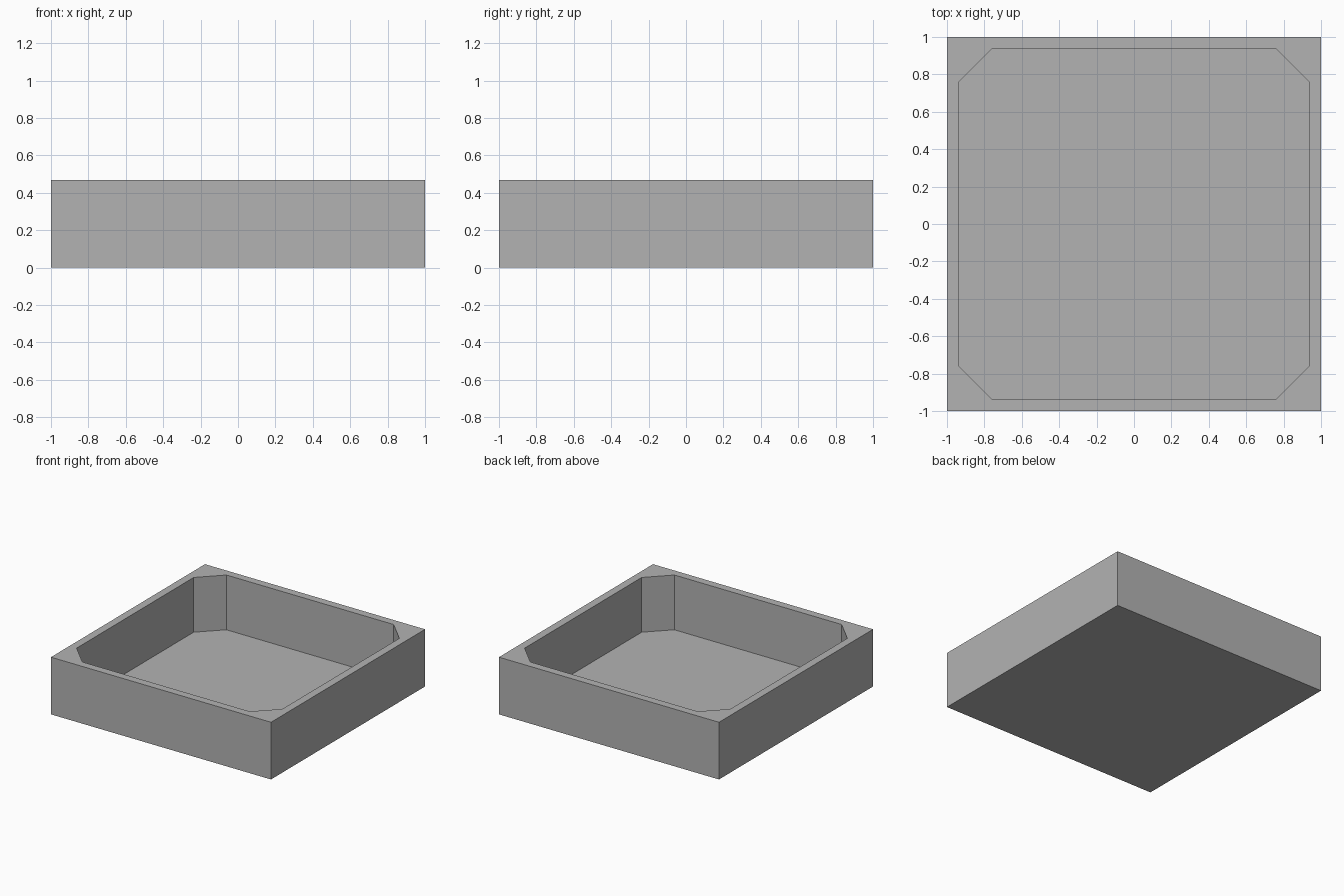
import bpy
import bmesh

if "Cube" in bpy.data.objects:
    bpy.data.objects.remove(bpy.data.objects["Cube"], do_unlink=True)

HALF, HEIGHT = 1.0, 0.47           # outer block
INNER, CORNER, FLOOR = 0.935, 0.76, 0.02   # recess with cut corners

grey = bpy.data.materials.new("plain_grey")
grey.use_nodes = True
colour = (0.45, 0.45, 0.45, 1)
grey.diffuse_color = colour
grey.node_tree.nodes["Principled BSDF"].inputs["Base Color"].default_value = colour


def prism(name, outline, bottom, top):
    """Extrude a closed xy outline from bottom to top."""
    bm = bmesh.new()
    base = bm.faces.new([bm.verts.new((x, y, bottom)) for x, y in outline])
    grown = bmesh.ops.extrude_face_region(bm, geom=[base], use_keep_orig=True)["geom"]
    verts = [v for v in grown if isinstance(v, bmesh.types.BMVert)]
    bmesh.ops.translate(bm, verts=verts, vec=(0, 0, top - bottom))
    bmesh.ops.recalc_face_normals(bm, faces=bm.faces)
    mesh = bpy.data.meshes.new(name)
    bm.to_mesh(mesh)
    bm.free()
    mesh.materials.append(grey)
    obj = bpy.data.objects.new(name, mesh)
    bpy.context.collection.objects.link(obj)
    return obj


# Square outer block
square = [(-HALF, -HALF), (HALF, -HALF), (HALF, HALF), (-HALF, HALF)]
tray = prism("tray", square, 0, HEIGHT)

# Octagonal recess: one quarter of the outline turned four times
octagon = []
x1, y1, x2, y2 = INNER, CORNER, CORNER, INNER
for _ in range(4):
    octagon += [(x1, y1), (x2, y2)]
    x1, y1, x2, y2 = -y1, x1, -y2, x2
cutter = prism("recess_cutter", octagon, FLOOR, HEIGHT + 0.2)
cutter.hide_render = True

# Cut the recess, then drop the cutter
cut = tray.modifiers.new("recess", 'BOOLEAN')
cut.operation = 'DIFFERENCE'
cut.solver = 'EXACT'
cut.object = cutter
bpy.context.view_layer.objects.active = tray
bpy.ops.object.modifier_apply(modifier=cut.name)
bpy.data.objects.remove(cutter, do_unlink=True)
